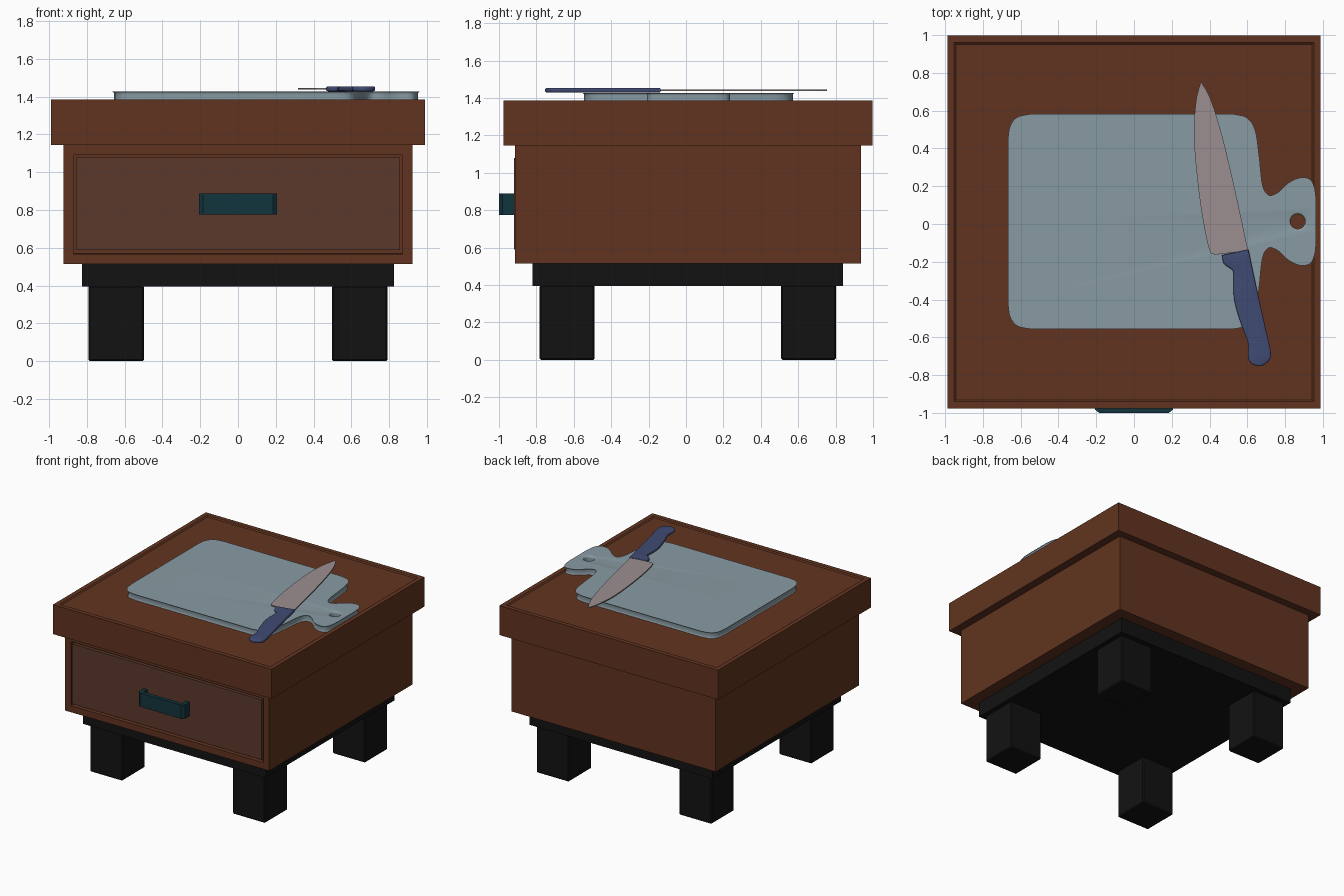
import bpy, bmesh
from math import cos, sin, pi
from mathutils import Vector

if "Cube" in bpy.data.objects:
    bpy.data.objects.remove(bpy.data.objects["Cube"])


def material(name, rgb):
    m = bpy.data.materials.new(name)
    m.diffuse_color = (*rgb, 1)
    m.use_nodes = True
    m.node_tree.nodes["Principled BSDF"].inputs["Base Color"].default_value = m.diffuse_color
    return m


WOOD = material("wood", (0.12, 0.034, 0.014))
PANEL = material("panel_wood", (0.105, 0.04, 0.025))
BLACK = material("black", (0.006, 0.006, 0.006))
TEAL = material("teal_metal", (0.006, 0.035, 0.048))
BOARD = material("board_grey", (0.25, 0.33, 0.37))
STEEL = material("steel", (0.33, 0.27, 0.28))
BLUE = material("blue_grip", (0.05, 0.07, 0.17))


def box(name, lo, hi, mat, inset_dir=None, insets=(), bevel=0):
    """Box between two corners; one face may be inset repeatedly."""
    bm = bmesh.new()
    bmesh.ops.create_cube(bm, size=1)
    lo, hi = Vector(lo), Vector(hi)
    for v in bm.verts:
        v.co = [(lo[i] + hi[i]) / 2 + v.co[i] * (hi[i] - lo[i]) for i in range(3)]
    bm.normal_update()
    if inset_dir:
        face = max(bm.faces, key=lambda f: f.normal.dot(Vector(inset_dir)))
        for thickness, depth in insets:
            bmesh.ops.inset_region(bm, faces=[face], thickness=thickness,
                                   depth=depth, use_even_offset=True)
    if bevel:
        bmesh.ops.bevel(bm, geom=bm.edges[:], offset=bevel, segments=1, affect='EDGES')
    me = bpy.data.meshes.new(name)
    bm.to_mesh(me)
    bm.free()
    me.materials.append(mat)
    ob = bpy.data.objects.new(name, me)
    bpy.context.collection.objects.link(ob)
    return ob


def smooth(pts, n=4):
    """Open Catmull-Rom path through the points."""
    p = [Vector(q) for q in pts]
    p = [2 * p[0] - p[1]] + p + [2 * p[-1] - p[-2]]
    out = []
    for a, b, c, d in zip(p, p[1:], p[2:], p[3:]):
        for k in range(n):
            t = k / n
            out.append(0.5 * (2 * b + (c - a) * t + (2 * a - 5 * b + 4 * c - d) * t * t
                              + (3 * b - a - 3 * c + d) * t ** 3))
    return out + [p[-2]]


def plate(name, outlines, z0, z1, mat, bevel=0.0, res=2):
    """Flat filled outline (with holes), thickened and edge-rounded."""
    cu = bpy.data.curves.new(name, 'CURVE')
    cu.dimensions, cu.fill_mode = '2D', 'BOTH'
    cu.extrude = (z1 - z0) / 2 - bevel
    cu.bevel_depth, cu.bevel_resolution, cu.offset = bevel, res, -bevel
    for pts in outlines:
        sp = cu.splines.new('POLY')
        sp.points.add(len(pts) - 1)
        for q, p in zip(sp.points, pts):
            q.co = (p[0], p[1], 0, 1)
        sp.use_cyclic_u = True
    cu.materials.append(mat)
    ob = bpy.data.objects.new(name, cu)
    bpy.context.collection.objects.link(ob)
    ob.location.z = (z0 + z1) / 2
    bpy.ops.object.select_all(action='DESELECT')
    bpy.context.view_layer.objects.active = ob
    ob.select_set(True)
    bpy.ops.object.convert(target='MESH')
    ob = bpy.context.object
    bm = bmesh.new()
    bm.from_mesh(ob.data)
    bmesh.ops.remove_doubles(bm, verts=bm.verts, dist=0.0003)
    bmesh.ops.recalc_face_normals(bm, faces=bm.faces)
    bm.to_mesh(ob.data)
    bm.free()
    bpy.ops.object.shade_smooth_by_angle(angle=0.6)
    return ob


CY = 0.01  # depth centre of the cabinet

# Cabinet: top slab with recessed field, body with drawer opening, plinth
box("top_slab", (-0.988, CY - 0.987, 1.145), (0.988, CY + 0.987, 1.385), WOOD,
    (0, 0, 1), [(0.036, 0), (0.01, -0.008)])
box("body", (-0.923, CY - 0.925, 0.515), (0.923, CY + 0.925, 1.145), WOOD,
    (0, -1, 0), [(0.053, 0), (0.001, -0.03)])
box("drawer_front", (-0.857, -0.92, 0.589), (0.857, -0.88, 1.079), PANEL)
box("plinth", (-0.826, CY - 0.83, 0.395), (0.826, CY + 0.83, 0.515), BLACK)

# Four legs
for sx, side in ((-1, "left"), (1, "right")):
    for sy, end in ((-1, "front"), (1, "back")):
        x, y = sx * 0.645, CY + sy * 0.645
        box(f"{end}_{side}_leg", (x - 0.147, y - 0.147, 0), (x + 0.147, y + 0.147, 0.4),
            BLACK, bevel=0.008)

# Drawer pull: U-shaped band
pull = [(-0.207, -0.9), (-0.207, -0.982), (-0.185, -1.0), (0.185, -1.0), (0.207, -0.982),
        (0.207, -0.9), (0.175, -0.9), (0.175, -0.968), (-0.175, -0.968), (-0.175, -0.9)]
plate("drawer_pull", [pull], 0.775, 0.888, TEAL)

# Chopping board: half outline mirrored, with a hanging hole
half = [(-0.656, 0.0), (-0.656, 0.43), (-0.645, 0.5), (-0.61, 0.543), (-0.54, 0.558),
        (0.52, 0.558), (0.59, 0.54), (0.63, 0.48), (0.65, 0.35), (0.665, 0.21),
        (0.685, 0.15), (0.72, 0.126), (0.77, 0.145), (0.825, 0.195), (0.88, 0.22),
        (0.925, 0.213), (0.945, 0.17), (0.952, 0.1), (0.952, 0.0)]
arc = half[:2] + smooth(half[1:5])[1:] + smooth(half[5:])
outline = [(p[0], p[1] + 0.013) for p in arc]
outline += [(p[0], 0.013 - p[1]) for p in reversed(arc[1:-1])]
hole = [(0.867 + 0.039 * cos(a * pi / 12), 0.013 + 0.039 * sin(a * pi / 12))
        for a in range(24)]
plate("chopping_board", [outline, hole], 1.374, 1.427, BOARD, bevel=0.012)

# Knife blade: spine then cutting edge
spine = [(0.354, 0.755), (0.402, 0.67), (0.455, 0.51), (0.508, 0.298), (0.56, 0.065),
         (0.604, -0.14)]
edge = [(0.476, -0.157), (0.423, -0.16), (0.397, -0.13), (0.36, 0.05), (0.333, 0.26),
        (0.317, 0.473), (0.328, 0.65), (0.354, 0.755)]
plate("knife_blade", [smooth(spine) + smooth(edge)[:-1]], 1.437, 1.445, STEEL)

# Knife handle
back = [(0.606, -0.135), (0.645, -0.32), (0.693, -0.535), (0.723, -0.67), (0.717, -0.72),
        (0.667, -0.753), (0.617, -0.735), (0.603, -0.695), (0.603, -0.63), (0.56, -0.51),
        (0.529, -0.39), (0.526, -0.26), (0.508, -0.235), (0.476, -0.21), (0.466, -0.165)]
plate("knife_handle", [smooth(back)], 1.428, 1.454, BLUE, bevel=0.009)
